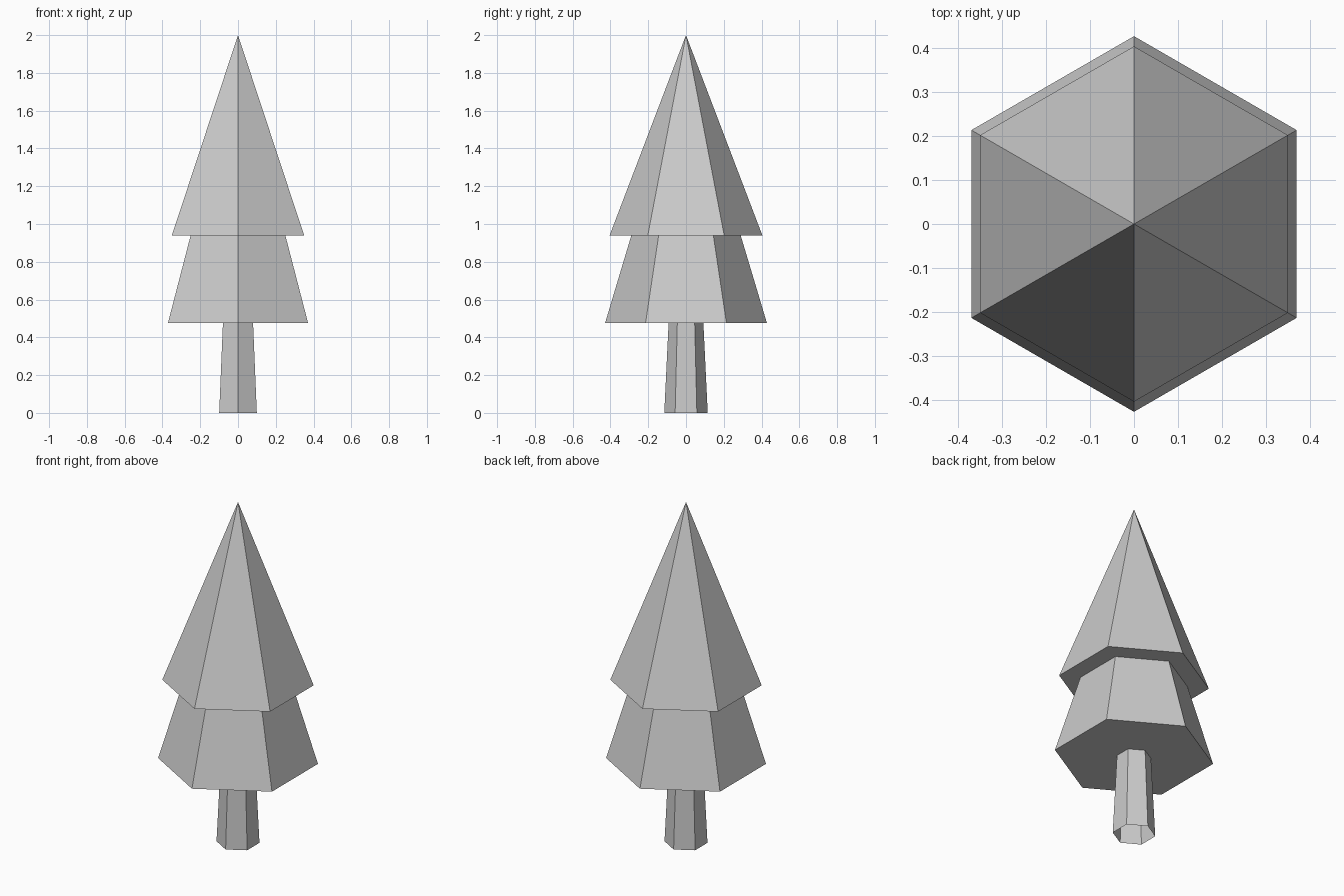
import bpy, bmesh
from math import sin, cos, pi

if "Cube" in bpy.data.objects:
    bpy.data.objects.remove(bpy.data.objects["Cube"])

SIDES = 6


def hex_part(name, profile):
    """Sweep a (radius, z) profile round z as a six-sided shell; radius 0 is a tip."""
    bm = bmesh.new()
    rings = []
    for r, z in profile:
        if r == 0:
            rings.append([bm.verts.new((0, 0, z))] * SIDES)
        else:
            # corners point along +y and -y
            rings.append([bm.verts.new((r * cos(a), r * sin(a), z))
                          for a in (pi / 2 + 2 * pi * i / SIDES for i in range(SIDES))])
    for low, high in zip(rings, rings[1:]):
        for i in range(SIDES):
            j = (i + 1) % SIDES
            corners = [low[i], low[j], high[j], high[i]]
            bm.faces.new(list(dict.fromkeys(corners)))
    mesh = bpy.data.meshes.new(name)
    bm.to_mesh(mesh)
    bm.free()
    obj = bpy.data.objects.new(name, mesh)
    bpy.context.collection.objects.link(obj)
    return obj


TRUNK_TOP, TIER_TOP = (0.092, 0.477), (0.29, 0.938)

# Tapered trunk, open at the bottom
hex_part("trunk", [(0.115, 0), TRUNK_TOP])
# Lower tier: flat underside, then sloping sides
hex_part("lower_foliage", [TRUNK_TOP, (0.428, 0.477), TIER_TOP])
# Upper tier: overhanging rim, then a pointed cone
hex_part("upper_foliage", [TIER_TOP, (0.405, 0.938), (0, 2)])
